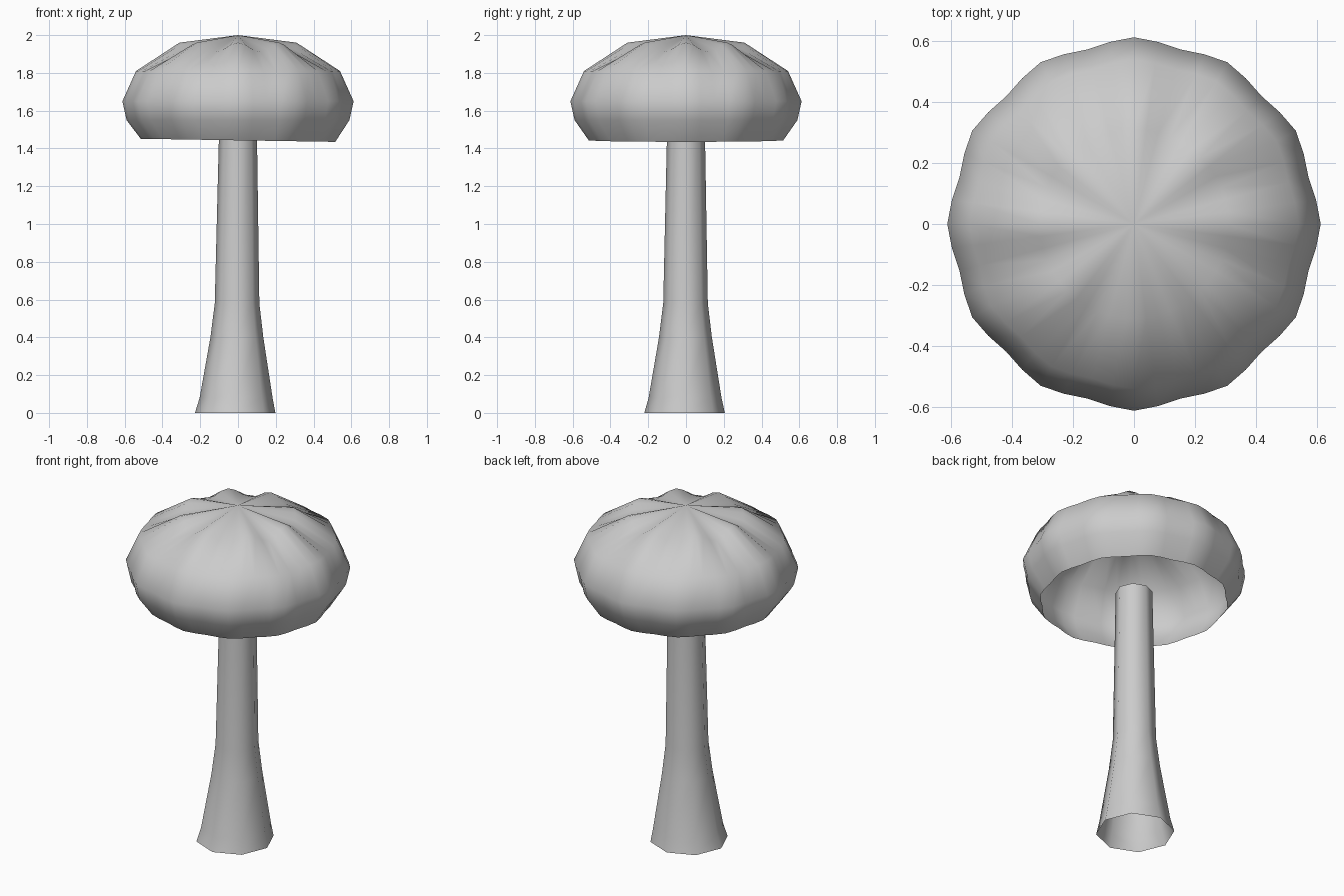
import bpy, bmesh, math

cube = bpy.data.objects.get("Cube")
if cube:
    bpy.data.objects.remove(cube)

grey = bpy.data.materials.new("plain grey")
grey.use_nodes = True
color = (0.6, 0.6, 0.6, 1)
grey.diffuse_color = color
grey.node_tree.nodes["Principled BSDF"].inputs["Base Color"].default_value = color


def loft(name, rings, sides, place, apex=None):
    """Skin a stack of closed rings, optionally closed by a point on top."""
    bm = bmesh.new()
    rows = [[bm.verts.new(place(ring, math.tau * i / sides)) for i in range(sides)]
            for ring in rings]
    for low, high in zip(rows, rows[1:]):
        for i in range(sides):
            j = (i + 1) % sides
            bm.faces.new((low[i], low[j], high[j], high[i]))
    if apex:
        tip = bm.verts.new(apex)
        for i in range(sides):
            bm.faces.new((rows[-1][i], rows[-1][(i + 1) % sides], tip))
    for face in bm.faces:
        face.smooth = True
    mesh = bpy.data.meshes.new(name)
    bm.to_mesh(mesh)
    bm.free()
    mesh.materials.append(grey)
    obj = bpy.data.objects.new(name, mesh)
    bpy.context.collection.objects.link(obj)
    return obj


# Hollow flared stem: radius, height, sideways lean
def stem_point(ring, a):
    r, z, lean = ring
    return (r * math.cos(a) - lean, r * math.sin(a) - lean / 2, z)


loft("stem", [(0.213, 0, 0.015), (0.193, 0.08, 0.01), (0.14, 0.4, 0.006),
              (0.118, 0.58, 0.005), (0.1, 1.5, 0)], 8, stem_point)


# Open scalloped cap: radius, height, scallop depth, crown ripple, rim tilt
def cap_point(ring, a):
    r, z, scallop, ripple, tilt = ring
    r += scallop * (math.cos(12 * a) - 1)
    z += ripple * (math.cos(8 * a) - 1) - tilt * math.cos(a)
    return (r * math.cos(a), r * math.sin(a), z)


loft("cap", [(0.515, 1.443, 0.008, 0, 0.008), (0.59, 1.55, 0.01, 0, 0),
             (0.612, 1.65, 0.01, 0, 0), (0.54, 1.81, 0.008, 0, 0),
             (0.31, 1.96, 0, 0.025, 0)], 48, cap_point, (0, 0, 2))
